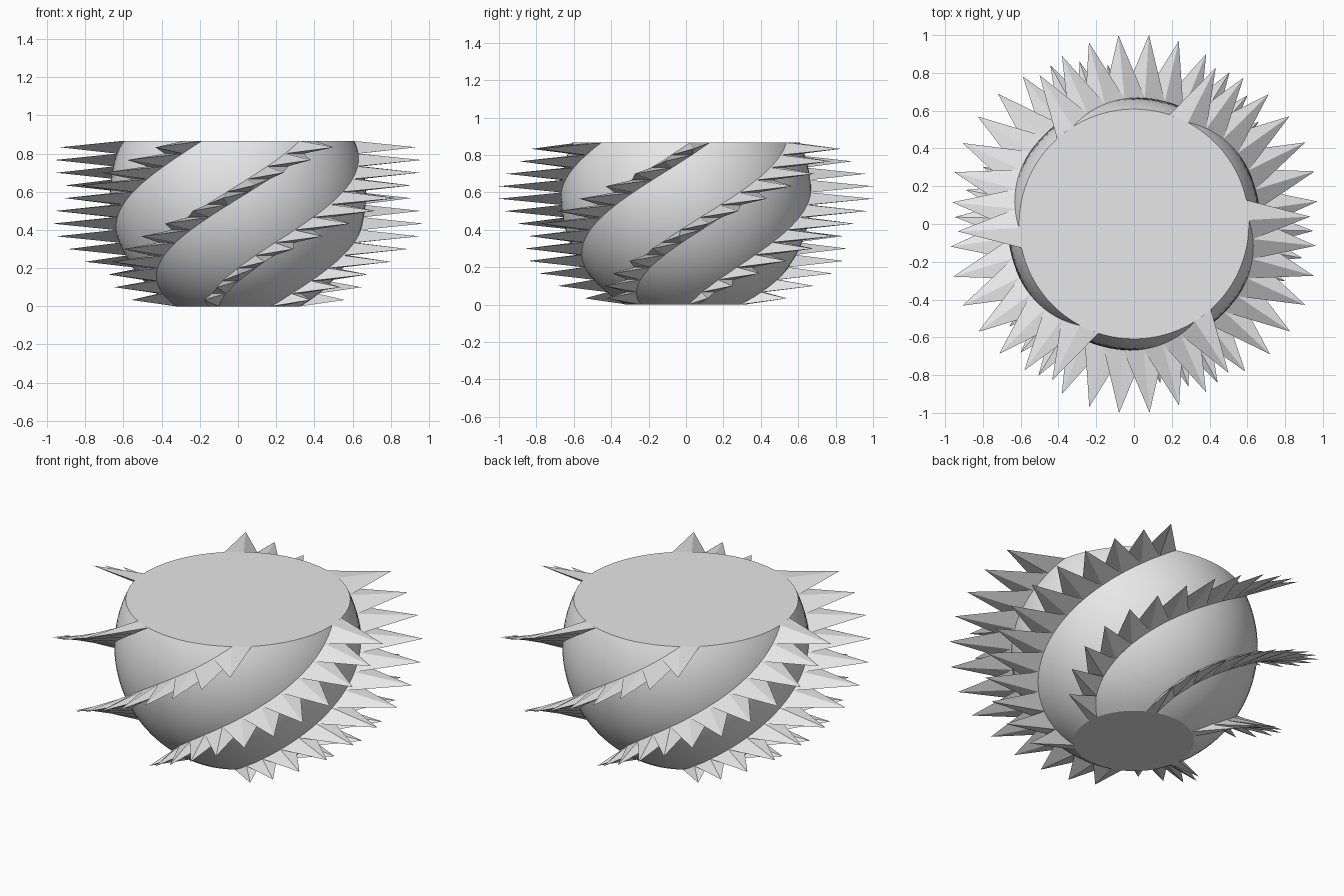
import bpy, bmesh, math

if "Cube" in bpy.data.objects:
    bpy.data.objects.remove(bpy.data.objects["Cube"])

HEIGHT = 0.866      # total height
ROWS = 13           # spikes in each spiral
SPIRALS = 6
TWIST = math.radians(120)
R, ZC = 0.67, 0.585  # sphere radius and centre height
WIDTH = math.radians(10)   # angular width of one spiral band
TIP_TOP = math.radians(2.4)  # angle of the highest tip
STEP = TWIST / ROWS
DZ = HEIGHT / ROWS

grey = bpy.data.materials.new("light_grey")
grey.diffuse_color = (0.8, 0.8, 0.8, 1)
grey.use_nodes = True
grey.node_tree.nodes["Principled BSDF"].inputs["Base Color"].default_value = grey.diffuse_color


def radius(z):
    return math.sqrt(R * R - (z - ZC) ** 2)


def polar(r, a, z):
    return (r * math.cos(a), r * math.sin(a), z)


def finish(bm, name):
    bmesh.ops.recalc_face_normals(bm, faces=bm.faces)
    mesh = bpy.data.meshes.new(name)
    bm.to_mesh(mesh)
    bm.free()
    mesh.materials.append(grey)
    ob = bpy.data.objects.new(name, mesh)
    bpy.context.collection.objects.link(ob)
    return ob


# Solid bowl: a truncated sphere with twisted columns and flat caps
COLS, RINGS = 108, ROWS * 3
start = TIP_TOP - STEP / 2 - WIDTH / 2 - STEP * (ROWS - 1)
bm = bmesh.new()
rings = []
for j in range(RINGS + 1):
    t = j / RINGS
    z = t * HEIGHT
    rings.append([bm.verts.new(polar(radius(z), start + t * TWIST + 2 * math.pi * c / COLS, z))
                  for c in range(COLS)])
for low, high in zip(rings, rings[1:]):
    for c in range(COLS):
        d = (c + 1) % COLS
        bm.faces.new((low[c], low[d], high[d], high[c]))
bm.faces.new(rings[0][::-1])
bm.faces.new(rings[-1])
bowl = finish(bm, "bowl_body")
bpy.context.view_layer.objects.active = bowl
bowl.select_set(True)
bpy.ops.object.shade_smooth_by_angle(angle=math.radians(30))
bowl.select_set(False)

# Spiral rows of horizontal spikes on slanted four-sided bases
for s in range(SPIRALS):
    bm = bmesh.new()
    for i in range(ROWS):
        a = start + STEP * i + s * 2 * math.pi / SPIRALS
        z0, z1 = i * DZ, (i + 1) * DZ
        zm = (z0 + z1) / 2
        base = [bm.verts.new(polar(radius(z), ang, z)) for ang, z in
                ((a, z0), (a + WIDTH, z0), (a + STEP + WIDTH, z1), (a + STEP, z1))]
        tip = bm.verts.new(polar(1.5 * radius(zm), a + (STEP + WIDTH) / 2, zm))
        for k in range(4):
            bm.faces.new((base[k], base[(k + 1) % 4], tip))
        bm.faces.new(base[::-1])
    finish(bm, f"spike_spiral_{s + 1}")
